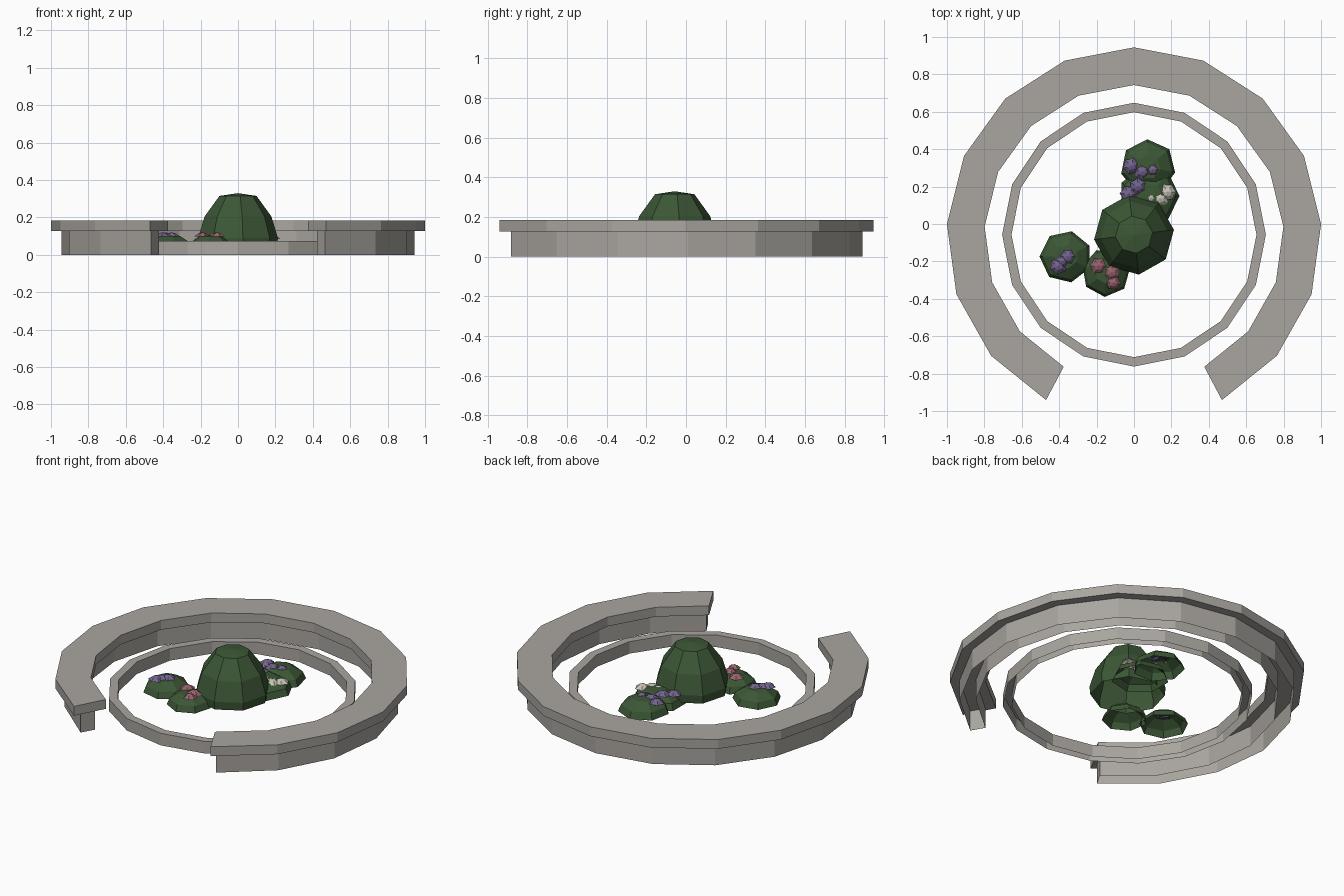
import bpy, bmesh, math

if "Cube" in bpy.data.objects:
    bpy.data.objects.remove(bpy.data.objects["Cube"], do_unlink=True)

CY = -0.057  # shared centre of the rings and the tall shrub


def material(name, rgb):
    m = bpy.data.materials.new(name)
    m.use_nodes = True
    m.diffuse_color = (*rgb, 1)
    node = m.node_tree.nodes["Principled BSDF"]
    node.inputs["Base Color"].default_value = (*rgb, 1)
    node.inputs["Roughness"].default_value = 0.9
    return m


STONE = material("grey stone", (0.40, 0.38, 0.35))
LEAF = material("leaf green", (0.045, 0.095, 0.036))
PURPLE = material("purple petals", (0.17, 0.125, 0.27))
PINK = material("pink petals", (0.32, 0.125, 0.155))
WHITE = material("white petals", (0.58, 0.55, 0.48))


def finish(bm, name, mat, loc=(0, 0, 0)):
    bmesh.ops.recalc_face_normals(bm, faces=bm.faces)
    me = bpy.data.meshes.new(name)
    bm.to_mesh(me)
    bm.free()
    me.materials.append(mat)
    ob = bpy.data.objects.new(name, me)
    ob.location = loc
    bpy.context.collection.objects.link(ob)
    return ob


def sweep(name, r_in, r_out, z0, z1, half, steps, bottom):
    """Sweep a box section around z, from -half to +half degrees off +y."""
    full = half >= 180
    bm = bmesh.new()
    section = [(r_out, z0), (r_out, z1), (r_in, z1), (r_in, z0)]
    rows = []
    for i in range(steps if full else steps + 1):
        a = math.radians(-half + 2 * half * i / steps)
        rows.append([bm.verts.new((r * math.sin(a), r * math.cos(a), z)) for r, z in section])
    for i in range(steps):
        a, b = rows[i], rows[(i + 1) % len(rows)]
        for j in range(4 if bottom else 3):
            k = (j + 1) % 4
            bm.faces.new((a[j], a[k], b[k], b[j]))
    if not full:
        bm.faces.new(rows[0])
        bm.faces.new(rows[-1])
    return finish(bm, name, STONE, (0, CY, 0))


def dome(name, mat, loc, profile, sides, turn=0, tip=0.0, pleat=1.0):
    """Open-bottomed faceted dome; profile runs from the rim up to the top ring."""
    bm = bmesh.new()
    rows = []
    for r, z in profile:
        row = []
        for i in range(sides):
            a = math.radians(turn) + math.tau * i / sides
            s = r * (pleat if i % 2 else 1)
            row.append(bm.verts.new((s * math.cos(a), s * math.sin(a), z)))
        rows.append(row)
    top = bm.verts.new((0, 0, tip))
    for i in range(sides):
        k = (i + 1) % sides
        for a, b in zip(rows, rows[1:]):
            bm.faces.new((a[i], a[k], b[k], b[i]))
        bm.faces.new((rows[-1][i], rows[-1][k], top))
    return finish(bm, name, mat, loc)


# Stone bench: wide seat on a narrower wall, open at the front
sweep("bench_seat", 0.80, 1.0015, 0.127, 0.185, 152, 14, True)
sweep("bench_wall", 0.856, 0.947, 0, 0.127, 150.5, 14, False)

# Low kerb around the flower bed
sweep("bed_kerb", 0.655, 0.705, 0, 0.075, 180, 16, False)

# Tall shrub in the middle
dome("tall_shrub", LEAF, (0, CY, 0),
     [(0.21, 0.04), (0.215, 0.09), (0.18, 0.205), (0.1, 0.315)], 8, 7, 0.33)

# Low shrubs: x, y, radius, height, turn
shrubs = [(-0.365, -0.175, 0.14, 0.105, 25), (-0.15, -0.26, 0.13, 0.105, 10),
          (0.075, 0.305, 0.148, 0.11, 40), (0.08, 0.15, 0.163, 0.105, 0)]
for n, (x, y, r, h, turn) in enumerate(shrubs):
    dome(f"low_shrub_{n + 1}", LEAF, (x, y, 0),
         [(r, 0.025), (r * 0.88, h * 0.6), (r * 0.45, h * 0.95)], 7, turn, h)

# Flower heads: pleated little umbrellas
blooms = [
    ("purple", PURPLE, 0.097, [(-0.355, -0.175), (-0.405, -0.225), (-0.385, -0.2),
                               (-0.015, 0.31), (0.045, 0.28), (0.1, 0.29),
                               (0.02, 0.2), (-0.03, 0.16)]),
    ("pink", PINK, 0.097, [(-0.19, -0.225), (-0.12, -0.26), (-0.11, -0.315)]),
    ("white", WHITE, 0.085, [(0.18, 0.17), (0.14, 0.135), (0.09, 0.14)]),
]
for colour, mat, z, spots in blooms:
    for n, (x, y) in enumerate(spots):
        r = 0.047 if n % 3 != 2 else 0.04
        dome(f"{colour}_flower_{n + 1}", mat, (x, y, z),
             [(r, 0), (r * 0.5, 0.017)], 12, 25 * n, 0.024, 0.8)
